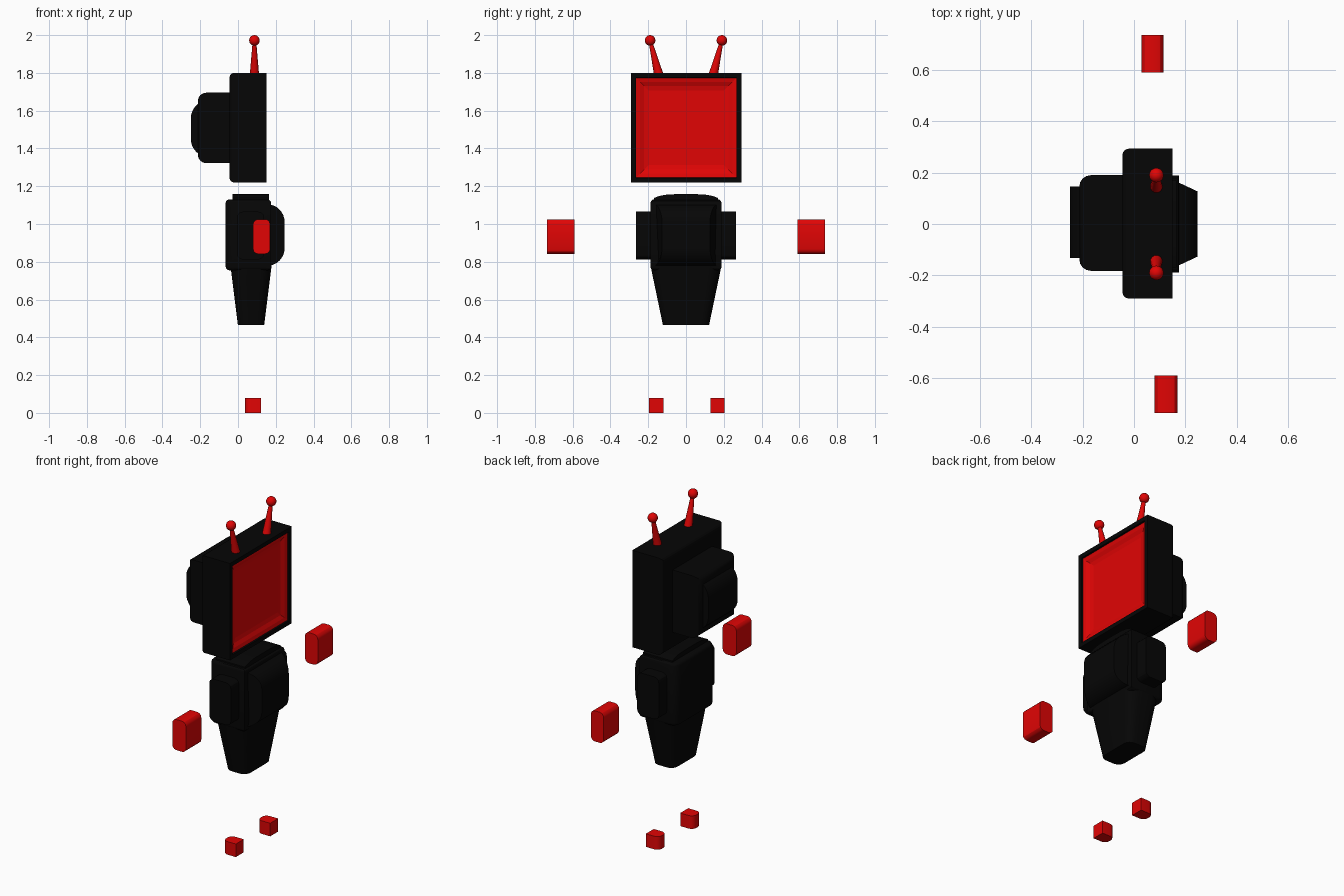
import bpy, bmesh, math
from mathutils import Vector

if "Cube" in bpy.data.objects:
    bpy.data.objects.remove(bpy.data.objects["Cube"])


def material(name, rgb):
    m = bpy.data.materials.new(name)
    m.diffuse_color = (*rgb, 1)
    m.use_nodes = True
    m.node_tree.nodes["Principled BSDF"].inputs["Base Color"].default_value = m.diffuse_color
    return m


BLACK = material("black", (0.0018, 0.0018, 0.0018))
RED = material("red", (0.75, 0.0015, 0.0015))


def finish(bm, name, mats, angle=30):
    bmesh.ops.recalc_face_normals(bm, faces=bm.faces[:])
    me = bpy.data.meshes.new(name)
    bm.to_mesh(me)
    bm.free()
    ob = bpy.data.objects.new(name, me)
    bpy.context.collection.objects.link(ob)
    for m in mats:
        me.materials.append(m)
    bpy.ops.object.select_all(action='DESELECT')
    ob.select_set(True)
    bpy.context.view_layer.objects.active = ob
    bpy.ops.object.shade_smooth_by_angle(angle=math.radians(angle))
    return ob


def box_bm(x, y, z, radius=0, rule=None, segs=4, shape=None):
    """Box from ranges; edges passing rule(midpoint, direction) are rounded.
    Midpoint runs -1..1 on each axis."""
    bm = bmesh.new()
    bmesh.ops.create_cube(bm, size=2)
    chosen = []
    for e in bm.edges:
        a, b = e.verts
        if rule and rule((a.co + b.co) / 2, (b.co - a.co).normalized()):
            chosen.append(e)
    for v in bm.verts:
        v.co = Vector([(lo + hi) / 2 + c * (hi - lo) / 2
                       for c, (lo, hi) in zip(v.co, (x, y, z))])
    if chosen and radius:
        bmesh.ops.bevel(bm, geom=chosen, offset=radius, segments=segs,
                        profile=0.5, affect='EDGES', clamp_overlap=True)
    if shape:
        for v in bm.verts:
            shape(v.co)
    return bm


def box(name, mat, *args, **kw):
    return finish(box_bm(*args, **kw), name, [mat])


back_rim = lambda m, d: m.x < -0.5 and abs(d.x) < 0.5
along_y = lambda m, d: abs(d.y) > 0.5
along_z = lambda m, d: abs(d.z) > 0.5
back_uprights = lambda m, d: along_z(m, d) and m.x < 0

# Head case with a shallow stepped screen set into its front
bm = box_bm((-0.045, 0.15), (-0.29, 0.293), (1.22, 1.80), 0.025, back_rim)
front = max(bm.faces, key=lambda f: f.calc_center_median().x)
for width, depth, red in ((0.035, 0, 0), (0.002, -0.010, 0), (0.03, -0.005, 1),
                          (0.03, -0.010, 1), (0.033, -0.005, 1)):
    ring = bmesh.ops.inset_individual(bm, faces=[front], thickness=width)
    for v in front.verts:
        v.co.x += depth
    for f in ring["faces"]:
        f.material_index = red
front.material_index = 1
finish(bm, "head_case", [BLACK, RED], 8)

# Rear housing and rounded back cap
box("rear_housing", BLACK, (-0.213, -0.03), (-0.182, 0.19), (1.322, 1.695),
    0.045, back_rim)
box("rear_cap", BLACK, (-0.25, -0.14), (-0.132, 0.145), (1.352, 1.658), 0.10,
    lambda m, d: along_y(m, d) and m.x < 0, segs=8)

# Antennae
for side, label in ((-1, "right"), (1, "left")):
    base, tip = Vector((0.087, side * 0.143, 1.785)), Vector((0.087, side * 0.19, 1.972))
    axis = tip - base
    bm = bmesh.new()
    bmesh.ops.create_cone(bm, cap_ends=True, segments=16, radius1=0.025,
                          radius2=0.009, depth=axis.length)
    rot = axis.to_track_quat('Z', 'Y')
    for v in bm.verts:
        v.co = rot @ v.co + (base + tip) / 2
    finish(bm, label + "_antenna", [RED])
    bm = bmesh.new()
    bmesh.ops.create_uvsphere(bm, u_segments=20, v_segments=12, radius=0.028)
    bmesh.ops.translate(bm, verts=bm.verts[:], vec=tip)
    finish(bm, label + "_antenna_ball", [RED], 60)

# Torso block: rounded back uprights, then softened top and bottom rims
bm = box_bm((-0.065, 0.175), (-0.188, 0.188), (0.755, 1.13), 0.045,
            back_uprights)
rims = [e for e in bm.edges if abs(e.verts[0].co.z - e.verts[1].co.z) < 0.001]
bmesh.ops.bevel(bm, geom=rims, offset=0.018, segments=3, profile=0.5,
                affect='EDGES', clamp_overlap=True)
finish(bm, "torso", [BLACK])

# Arched neck plate
bm = bmesh.new()
outline = [(-0.17, 1.08), (0.17, 1.08)]
for i in range(13):
    t = 1 - i / 6
    outline.append((0.17 * t, 1.158 - 0.02 * t ** 4))
face = bm.faces.new([bm.verts.new((-0.028, y, z)) for y, z in outline])
out = bmesh.ops.extrude_face_region(bm, geom=[face])
for v in out["geom"]:
    if isinstance(v, bmesh.types.BMVert):
        v.co.x = 0.165
finish(bm, "neck_plate", [BLACK])


# Chest bulge, narrowing towards its front
def narrow(co):
    if co.x > 0.17:
        co.y *= 1 - 0.22 * (co.x - 0.17) / 0.077


box("chest", BLACK, (0.10, 0.247), (-0.163, 0.163), (0.778, 1.105), 0.095,
    lambda m, d: along_y(m, d) and m.x > 0, segs=8, shape=narrow)


# Tapered lower body
def taper(co):
    t = min(1, max(0, (0.78 - co.z) / 0.315))
    co.x = 0.069 + (co.x - 0.069) * (1 - 0.36 * t)
    co.y *= 1 - 0.35 * t


box("lower_body", BLACK, (-0.04, 0.178), (-0.188, 0.188), (0.465, 0.78), 0.065,
    along_z, segs=4, shape=taper)

# Shoulder pads, hands and feet
for side, label in ((-1, "right"), (1, "left")):
    span = lambda a, b: tuple(sorted((side * a, side * b)))
    box(label + "_shoulder", BLACK, (-0.005, 0.138), span(0.17, 0.264),
        (0.812, 1.065), 0.03, along_y, segs=3)
    hand_x = (0.08, 0.17) if side < 0 else (0.03, 0.115)
    box(label + "_hand", RED, hand_x, span(0.59, 0.735), (0.842, 1.025), 0.026,
        along_y, segs=3)
    foot_y = (-0.195, -0.12) if side < 0 else (0.13, 0.205)
    box(label + "_foot", RED, (0.037, 0.122), foot_y, (0.0, 0.078), 0.03,
        back_uprights, segs=4)
